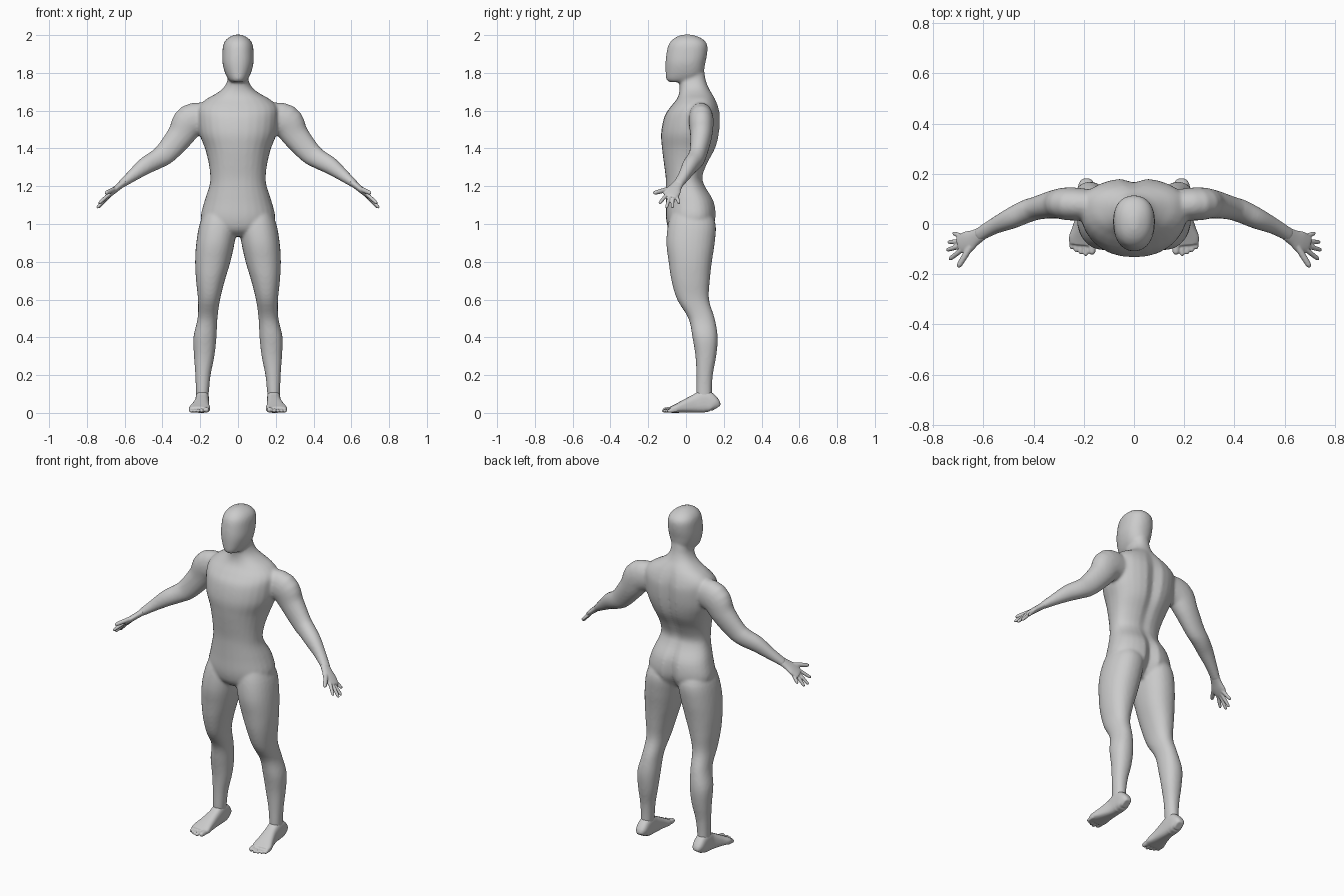
import bpy, bmesh, math
from mathutils import Vector

N = 28
X, Y = Vector((1, 0, 0)), Vector((0, 1, 0))


def spline(rows, n=4):
    """Catmull-Rom interpolation through numeric rows."""
    out = []
    for i in range(len(rows) - 1):
        a, b, c, d = rows[max(i - 1, 0)], rows[i], rows[i + 1], rows[min(i + 2, len(rows) - 1)]
        for k in range(n):
            t = k / n
            out.append([q + 0.5 * t * (r - p + t * (2 * p - 5 * q + 4 * r - s + t * (3 * (q - r) + s - p)))
                        for p, q, r, s in zip(a, b, c, d)])
    return out + [list(rows[-1])]


def unit_ring(p):
    for i in range(N):
        a = 2 * math.pi * i / N
        c, s = math.cos(a), math.sin(a)
        yield (math.copysign(abs(c) ** (2 / p), c), math.copysign(abs(s) ** (2 / p), s))


def loft(bm, rings):
    vs = [[bm.verts.new(co) for co in r] for r in rings]
    for a, b in zip(vs, vs[1:]):
        for i in range(N):
            bm.faces.new((a[i], a[(i + 1) % N], b[(i + 1) % N], b[i]))
    bm.faces.new(vs[0][::-1])
    bm.faces.new(vs[-1])


def column(bm, rows, sx=1, mid=0.5, p=2.2):
    """Upright form: rows of z, x min, x max, y front, y back, back furrow depth."""
    rings = []
    for z, x0, x1, yf, yb, fur in spline(rows):
        cy, ring = yf + mid * (yb - yf), []
        for u, v in unit_ring(p):
            x = (x0 + x1) / 2 + u * (x1 - x0) / 2
            y = cy + v * ((yb - cy) if v > 0 else (cy - yf))
            if v > 0:
                y -= fur * math.exp(-(x / 0.025) ** 2)
            ring.append((sx * x, y, z))
        rings.append(ring)
    loft(bm, rings)


def tube(bm, rows, sx=1, side=Y, p=2.1):
    """Limb along a path: rows of x, y, z, radius across, radius through."""
    rows, rings = spline(rows), []
    for i, (x, y, z, ra, rb) in enumerate(rows):
        d = (Vector(rows[min(i + 1, len(rows) - 1)][:3]) - Vector(rows[max(i - 1, 0)][:3])).normalized()
        a = (side - d * side.dot(d)).normalized()
        b = d.cross(a)
        pts = [Vector((x, y, z)) + a * (u * ra) + b * (v * rb) for u, v in unit_ring(p)]
        rings.append([(sx * q.x, q.y, q.z) for q in pts])
    loft(bm, rings)


def digit(bm, base, tip, r, side=Y):
    """Finger or toe with a rounded end."""
    a, b = Vector(base), Vector(tip)
    tube(bm, [(*a.lerp(b, t), r * k, r * k)
              for t, k in ((0, 1), (0.45, 1), (0.85, 0.88), (0.96, 0.6), (1, 0.25))], 1, side)


def finish(bm, name, voxel, smooth, mirror=False):
    bmesh.ops.recalc_face_normals(bm, faces=bm.faces)
    me = bpy.data.meshes.new(name)
    bm.to_mesh(me)
    bm.free()
    ob = bpy.data.objects.new(name, me)
    bpy.context.collection.objects.link(ob)
    m = ob.modifiers.new("fuse", 'REMESH')
    m.mode, m.voxel_size, m.use_smooth_shade = 'VOXEL', voxel, True
    m = ob.modifiers.new("soften", 'SMOOTH')
    m.factor, m.iterations = 0.5, smooth
    if mirror:
        ob.modifiers.new("mirror", 'MIRROR')
    return ob


body = bmesh.new()

# torso and neck: z, half width, front, back, spine furrow
torso = [(0.935, .06, -.05, .08, .01), (0.97, .16, -.09, .13, .03), (1.03, .197, -.106, .16, .03),
         (1.12, .178, -.106, .15, .02), (1.20, .152, -.106, .103, .008), (1.25, .147, -.108, .09, .008),
         (1.32, .155, -.117, .115, .012), (1.40, .175, -.127, .158, .018), (1.48, .205, -.132, .178, .02),
         (1.57, .215, -.114, .183, .018), (1.62, .21, -.082, .173, .012), (1.66, .17, -.05, .157, .008),
         (1.69, .117, -.037, .14, .004), (1.72, .078, -.034, .12, 0), (1.76, .056, -.038, .105, 0),
         (1.82, .05, -.04, .095, 0)]
column(body, [(z, -h, h, f, b, g) for z, h, f, b, g in torso], mid=0.58)

# head
head = [(1.752, .036, -.09, .03), (1.765, .051, -.104, .07), (1.80, .069, -.108, .092), (1.85, .082, -.109, .102),
        (1.90, .083, -.104, .112), (1.95, .078, -.092, .112), (1.98, .059, -.067, .087), (1.997, .03, -.035, .05),
        (2.003, .01, -.01, .02)]
column(body, [(z, -h, h, f, b, 0) for z, h, f, b in head], mid=0.55)

# legs and arms
leg = [(0.04, .16, .222, .06, .145), (0.1, .155, .222, .055, .137), (0.2, .145, .226, .055, .142),
       (0.3, .125, .233, .05, .16), (0.4, .114, .236, .034, .168), (0.5, .109, .214, .013, .152),
       (0.6, .095, .212, -.047, .122), (0.7, .07, .222, -.077, .126), (0.8, .04, .227, -.092, .137),
       (0.9, .018, .221, -.104, .152), (1.0, .005, .203, -.095, .157), (1.08, .02, .17, -.07, .12)]
arm = [(.15, .075, 1.56, .06, .08), (.25, .08, 1.545, .066, .09), (.305, .08, 1.467, .058, .072),
       (.38, .065, 1.378, .047, .06), (.43, .05, 1.342, .046, .052), (.49, .022, 1.308, .042, .046),
       (.56, -.01, 1.255, .032, .032), (.625, -.047, 1.204, .028, .019)]
for s in (1, -1):
    column(body, [r + (0,) for r in leg], s)
    tube(body, arm, s)
finish(body, "body", 0.008, 7)

# hands: palm, four fingers and thumb
hand = bmesh.new()
tube(hand, [(.605, -.037, 1.219, .027, .019), (.635, -.055, 1.195, .033, .017), (.665, -.072, 1.17, .044, .016),
            (.69, -.08, 1.149, .038, .013), (.70, -.084, 1.141, .03, .009)])
for base, tip in (((.68, -.098, 1.16), (.737, -.142, 1.108)), ((.685, -.086, 1.152), (.747, -.104, 1.084)),
                  ((.68, -.07, 1.152), (.742, -.072, 1.084)), ((.672, -.054, 1.158), (.722, -.036, 1.108))):
    digit(hand, base, tip, .0095)
digit(hand, (.64, -.072, 1.19), (.702, -.173, 1.163), .0125)
finish(hand, "hands", 0.004, 2, True)

# feet: sole and instep along y, then five toes
foot = bmesh.new()
sole = [(.16, .188, .02, .05), (.145, .189, .034, .085), (.1, .189, .036, .12), (.05, .19, .037, .098),
        (-.01, .197, .046, .068), (-.055, .203, .056, .045), (-.082, .206, .052, .032)]
tube(foot, [(x, y, t / 2, h, t / 2) for y, x, h, t in sole], 1, X, 2.8)
for x, tip, r in ((.167, -.122, .015), (.192, -.128, .011), (.212, -.121, .0105), (.231, -.112, .010), (.248, -.1, .010)):
    digit(foot, (x, -.05, r + .004), (x, tip, r), r, X)
finish(foot, "feet", 0.0045, 2, True)
